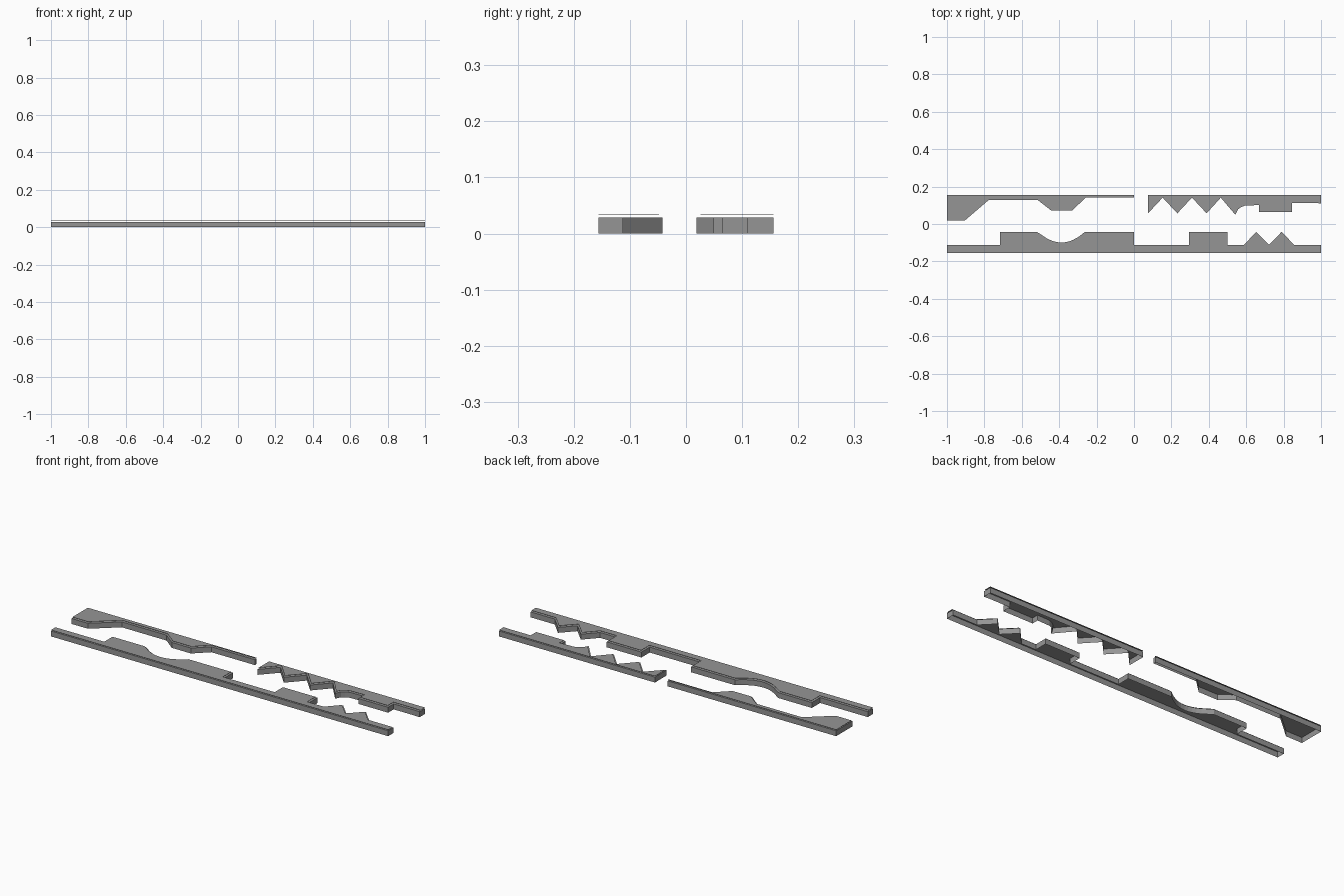
import bpy, bmesh, math
from mathutils import Vector

if "Cube" in bpy.data.objects:
    bpy.data.objects.remove(bpy.data.objects["Cube"])

WALL_TOP, PLATE_LOW, PLATE_TOP, INSET, EDGE = 0.029, 0.0335, 0.0345, 0.0065, 0.156

dark_grey = bpy.data.materials.new("dark_grey")
dark_grey.diffuse_color = (0.3, 0.3, 0.3, 1)
dark_grey.use_nodes = True
dark_grey.node_tree.nodes["Principled BSDF"].inputs["Base Color"].default_value = dark_grey.diffuse_color


def inset_profile(pts, side):
    """Offset an open left-to-right profile towards its outer straight edge."""
    p = [Vector(q) for q in pts]
    tans = [(b - a).normalized() for a, b in zip(p, p[1:])]
    nors = [Vector((-t.y, t.x)) * side for t in tans]
    out = []
    for i, q in enumerate(p):
        if i == 0 or i == len(p) - 1:
            t = tans[0 if i == 0 else -1]
            out.append(q + Vector((0, side * INSET / abs(t.x))))
        else:
            n1, n2 = nors[i - 1], nors[i]
            out.append(q + (n1 + n2) * INSET / (1 + n1.dot(n2)))
    return out


def closed_outline(pts, side):
    """Close the profile along the straight outer edge, counter-clockwise."""
    ring = [(q[0], q[1]) for q in pts]
    ring += [(ring[-1][0], side * EDGE), (ring[0][0], side * EDGE)]
    return ring if side > 0 else ring[::-1]


def extrude_outline(name, ring, z0, z1, bottom):
    bm = bmesh.new()
    low = [bm.verts.new((x, y, z0)) for x, y in ring]
    high = [bm.verts.new((x, y, z1)) for x, y in ring]
    for i in range(len(ring)):
        j = (i + 1) % len(ring)
        bm.faces.new((low[i], low[j], high[j], high[i]))
    bm.faces.new(high)
    if bottom:
        bm.faces.new(low[::-1])
    bm.normal_update()
    mesh = bpy.data.meshes.new(name)
    bm.to_mesh(mesh)
    bm.free()
    mesh.materials.append(dark_grey)
    bpy.context.collection.objects.link(bpy.data.objects.new(name, mesh))


def terrain_strip(name, profile, side):
    # hollow shell, open underneath
    extrude_outline(name + "_shell", closed_outline(profile, side), 0, WALL_TOP, False)
    # thin inset plate just above the shell
    plate = closed_outline(inset_profile(profile, side), side)
    extrude_outline(name + "_plate", plate, PLATE_LOW, PLATE_TOP, True)


# front strip: raised blocks, a rounded dip and two teeth
lo, hi = -0.112, -0.042
dip = [(-0.388 + 0.125 * u, -0.099 + 0.057 * abs(u) ** 2.0)
       for u in [k / 6 for k in range(-6, 7)]]
front = [(-1, lo), (-0.717, lo), (-0.717, hi), (-0.52, hi)] + dip[1:-1] + [(-0.262, hi)]
front += [(0, hi), (0, lo), (0.294, lo), (0.294, hi), (0.5, hi), (0.5, lo),
          (0.588, lo), (0.653, hi), (0.722, lo), (0.789, hi), (0.857, lo), (1, lo)]
terrain_strip("front_strip", front, -1)

# back left strip: sloped end block and a trapezoid bump
back_left = [(-1, 0.019), (-0.904, 0.019), (-0.778, 0.127), (-0.513, 0.127),
             (-0.444, 0.073), (-0.33, 0.073), (-0.257, 0.142), (0, 0.142)]
terrain_strip("back_left_strip", back_left, 1)

# back right strip: saw teeth, small curve and a square step
saw = [(0.075 + 0.0783 * i, 0.141 if i % 2 else 0.057) for i in range(5)]
saw += [(0.464, 0.141)]
back_right = saw + [(0.542, 0.049), (0.556, 0.078), (0.572, 0.09), (0.595, 0.099),
                    (0.668, 0.101), (0.668, 0.065), (0.845, 0.065),
                    (0.845, 0.112), (0.97, 0.112), (1, 0.11)]
terrain_strip("back_right_strip", back_right, 1)
